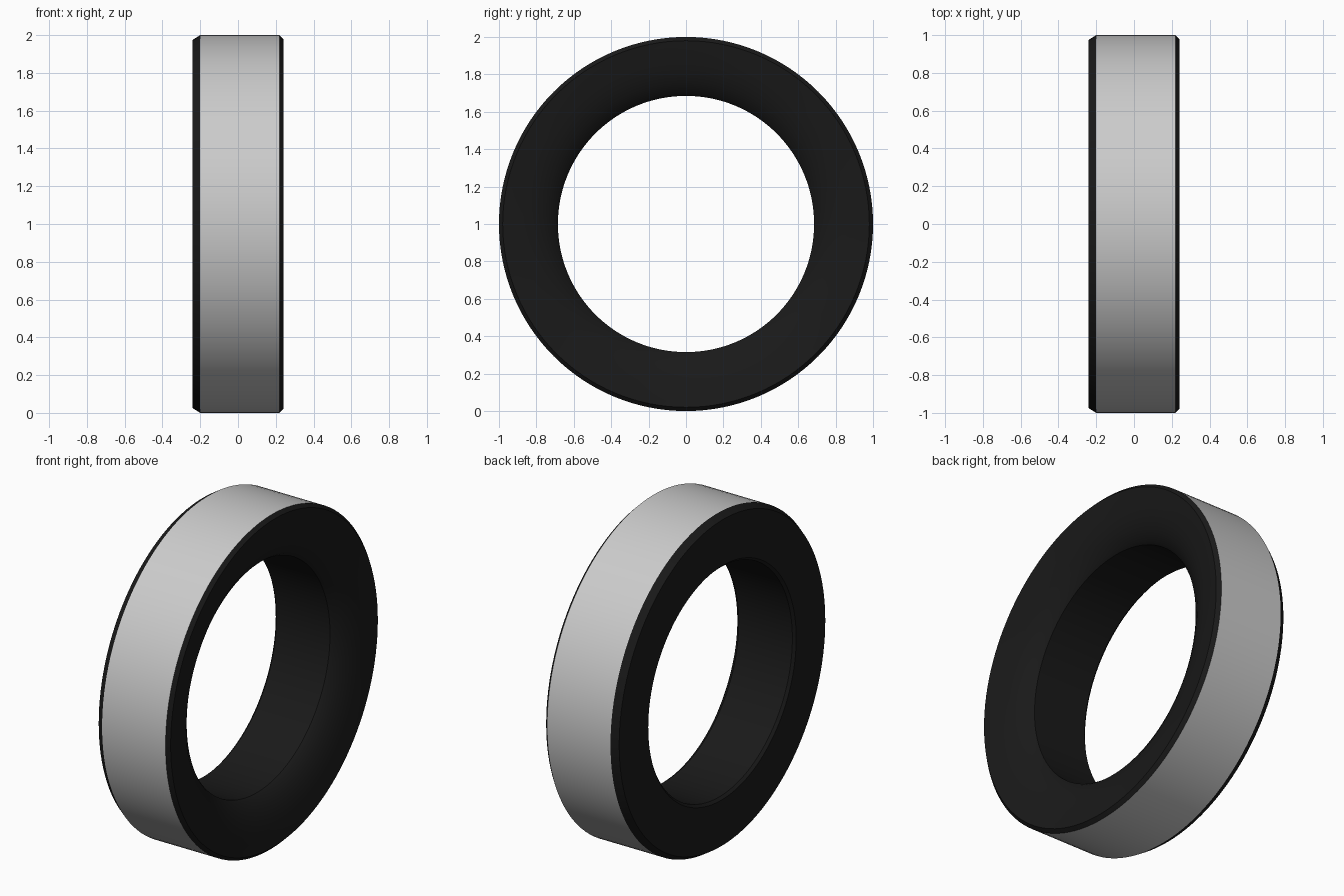
import bpy, math

if "Cube" in bpy.data.objects:
    bpy.data.objects.remove(bpy.data.objects["Cube"])

SEGMENTS = 128


def lathe(name, profile, material=None):
    """Revolve a closed (x, radius) profile around the ring axis (along x)."""
    verts, faces, n = [], [], len(profile)
    for s in range(SEGMENTS):
        a = 2 * math.pi * s / SEGMENTS
        verts += [(x, r * math.cos(a), 1 + r * math.sin(a)) for x, r in profile]
    for s in range(SEGMENTS):
        t = (s + 1) % SEGMENTS
        for i in range(n):
            j = (i + 1) % n
            faces.append((s * n + i, s * n + j, t * n + j, t * n + i))
    mesh = bpy.data.meshes.new(name)
    mesh.from_pydata(verts, [], faces)
    ob = bpy.data.objects.new(name, mesh)
    bpy.context.collection.objects.link(ob)
    if material:
        mesh.materials.append(material)
    # consistent outward normals and smooth shading with sharp rims
    bpy.ops.object.select_all(action='DESELECT')
    ob.select_set(True)
    bpy.context.view_layer.objects.active = ob
    bpy.ops.object.mode_set(mode='EDIT')
    bpy.ops.mesh.select_all(action='SELECT')
    bpy.ops.mesh.normals_make_consistent(inside=False)
    bpy.ops.object.mode_set(mode='OBJECT')
    bpy.ops.object.shade_smooth_by_angle(angle=math.radians(25))
    return ob


black = bpy.data.materials.new("black")
black.diffuse_color = (0.01, 0.01, 0.01, 1)
black.use_nodes = True
black.node_tree.nodes["Principled BSDF"].inputs["Base Color"].default_value = black.diffuse_color

# black body: flat back, straight bore, flared front mouth
lathe("inner_ring", [
    (-0.20, 0.995), (-0.20, 1.0), (-0.24, 0.975),       # back chamfer
    (-0.24, 0.70), (-0.225, 0.685),                     # back face and bore edge
    (0.13, 0.685), (0.15, 0.70), (0.185, 0.755),        # bore and flare
    (0.208, 0.81), (0.222, 0.87), (0.235, 0.95),
    (0.24, 0.98), (0.22, 1.0), (0.22, 0.995),           # front rim chamfer
], black)

# plain grey band around the outside
lathe("outer_band", [(-0.20, 1.0), (0.22, 1.0), (0.22, 0.996), (-0.20, 0.996)])
